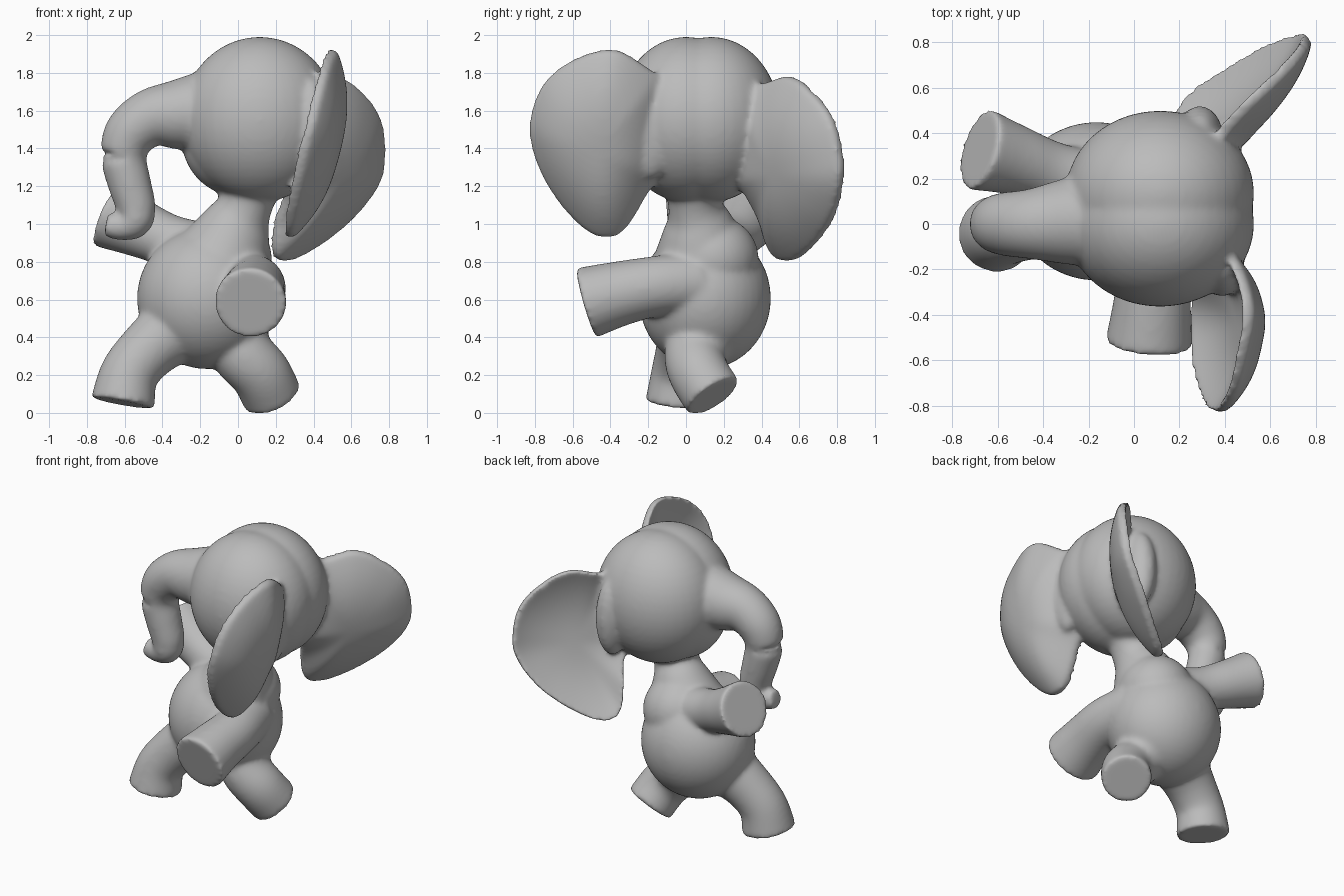
import bpy, bmesh, math
from mathutils import Vector, Matrix

cube = bpy.data.objects.get("Cube")
if cube:
    bpy.data.objects.remove(cube, do_unlink=True)

grey = bpy.data.materials.new("plain grey")
grey.use_nodes = True
GREY = (0.5, 0.5, 0.5, 1)
grey.diffuse_color = GREY
grey.node_tree.nodes["Principled BSDF"].inputs["Base Color"].default_value = GREY

parts = []


def finish(name, bm):
    bmesh.ops.recalc_face_normals(bm, faces=bm.faces)
    mesh = bpy.data.meshes.new(name)
    bm.to_mesh(mesh)
    bm.free()
    ob = bpy.data.objects.new(name, mesh)
    bpy.context.collection.objects.link(ob)
    parts.append(ob)


def ellipsoid(name, centre, radii):
    bm = bmesh.new()
    matrix = Matrix.Translation(centre) @ Matrix.Diagonal((*radii, 1))
    bmesh.ops.create_uvsphere(bm, u_segments=40, v_segments=24, radius=1, matrix=matrix)
    finish(name, bm)


def spline(a, b, c, d, t):
    return 0.5 * (2 * b + (c - a) * t + (2 * a - 5 * b + 4 * c - d) * t * t
                  + (3 * b - a - 3 * c + d) * t ** 3)


def smooth_path(points, closed=False, steps=6):
    n = len(points)
    pick = (lambda i: points[i % n]) if closed else (lambda i: points[min(max(i, 0), n - 1)])
    out = [spline(pick(i - 1), pick(i), pick(i + 1), pick(i + 2), s / steps)
           for i in range(n if closed else n - 1) for s in range(steps)]
    return out if closed else out + [points[-1]]


def bridge(bm, a, b):
    for i in range(len(a)):
        j = (i + 1) % len(a)
        bm.faces.new((a[i], a[j], b[j], b[i]))


def tube(name, stations, sides=28):
    """Round limb through (x, y, z, radius) stations, with flat ends."""
    path = smooth_path([Vector(s) for s in stations])
    bm = bmesh.new()
    rings = []
    for i, p in enumerate(path):
        along = path[min(i + 1, len(path) - 1)].xyz - path[max(i - 1, 0)].xyz
        turn = along.to_track_quat('Z', 'Y')
        angles = [math.tau * k / sides for k in range(sides)]
        rings.append([bm.verts.new(p.xyz + turn @ Vector((math.cos(a), math.sin(a), 0)) * p.w)
                      for a in angles])
    for a, b in zip(rings, rings[1:]):
        bridge(bm, a, b)
    bm.faces.new(rings[0])
    bm.faces.new(rings[-1])
    finish(name, bm)


def ear(name, rim, cup, rings=10):
    """Cupped flap inside a 3D rim, bulging along the cup vector."""
    rim = smooth_path([Vector(p) for p in rim], closed=True)
    middle = sum(rim, Vector()) / len(rim)
    cup = Vector(cup)
    out = cup.normalized()
    bm = bmesh.new()
    edges = []
    for side in (-1, 1):
        def place(p, t):
            lift = out * (p - middle).dot(out)
            half = 0.028 + 0.018 * (1 - t * t)
            return bm.verts.new(middle + (p - middle - lift) * t + lift * t * t
                                + cup * (1 - t ** 2.5) + out * side * half)
        tip = place(middle, 0)
        loops = [[place(p, r / rings) for p in rim] for r in range(1, rings + 1)]
        for i in range(len(rim)):
            bm.faces.new((tip, loops[0][i], loops[0][(i + 1) % len(rim)]))
        for a, b in zip(loops, loops[1:]):
            bridge(bm, a, b)
        edges.append(loops[-1])
    bridge(bm, *edges)
    finish(name, bm)


# Torso, shoulders and neck
ellipsoid("torso", (-0.165, 0.1, 0.62), (0.37, 0.35, 0.375))
ellipsoid("shoulders", (-0.06, 0.14, 0.83), (0.24, 0.245, 0.23))
tube("neck", [(-0.1, 0.09, 0.78, 0.29), (-0.01, 0.07, 1.0, 0.19),
              (0.04, 0.05, 1.12, 0.145), (0.08, 0.05, 1.3, 0.2)])

# Head with two shallow crown lobes and fuller cheeks
for label, y in (("right", 0.0), ("left", 0.135)):
    ellipsoid(label + "_crown", (0.115, y, 1.567), (0.415, 0.365, 0.437))
ellipsoid("cheeks", (0.0, 0.06, 1.47), (0.3, 0.3, 0.31))

# Trunk curling down to a small tip
tube("trunk", [(-0.05, 0.03, 1.63, 0.23), (-0.3, 0.01, 1.595, 0.19), (-0.46, 0, 1.575, 0.155),
               (-0.57, 0, 1.49, 0.14), (-0.605, 0, 1.37, 0.122), (-0.575, 0, 1.23, 0.115),
               (-0.54, 0, 1.1, 0.105), (-0.555, 0, 1.03, 0.098), (-0.62, 0, 1.0, 0.075),
               (-0.7, 0, 1.01, 0.062)])

# Arms
tube("right_arm", [(0.04, 0.05, 0.7, 0.17), (0.09, -0.15, 0.685, 0.16),
                   (0.08, -0.35, 0.645, 0.172), (0.065, -0.53, 0.595, 0.193)])
tube("left_arm", [(-0.12, 0.15, 0.85, 0.16), (-0.35, 0.22, 0.92, 0.14),
                  (-0.52, 0.28, 0.99, 0.155), (-0.685, 0.33, 1.065, 0.185)])

# Legs
tube("front_leg", [(-0.32, 0.04, 0.47, 0.19), (-0.47, 0, 0.35, 0.16),
                   (-0.575, -0.03, 0.22, 0.155), (-0.61, -0.045, 0.065, 0.172)])
tube("rear_leg", [(-0.05, 0.1, 0.45, 0.19), (0.03, 0.05, 0.32, 0.165),
                  (0.12, 0.07, 0.22, 0.16), (0.18, 0.145, 0.1, 0.16)])

# Ears, one swung forward and one swung back, with thick roots
ear("right_ear", [(0.38, -0.1, 1.74), (0.45, -0.19, 1.83), (0.5, -0.38, 1.935),
                  (0.47, -0.59, 1.885), (0.43, -0.75, 1.76), (0.38, -0.825, 1.56),
                  (0.33, -0.8, 1.37), (0.29, -0.7, 1.17), (0.265, -0.55, 1.0),
                  (0.265, -0.43, 0.945), (0.27, -0.32, 0.99), (0.29, -0.2, 1.18),
                  (0.3, -0.1, 1.35)],
    (0.14, -0.014, -0.035))
ellipsoid("right_ear_root", (0.39, -0.19, 1.52), (0.09, 0.13, 0.27))
ear("left_ear", [(0.3, 0.3, 1.72), (0.4, 0.42, 1.76), (0.52, 0.55, 1.795), (0.64, 0.66, 1.72),
                 (0.74, 0.77, 1.58), (0.765, 0.82, 1.4), (0.735, 0.825, 1.23),
                 (0.59, 0.775, 1.04), (0.4, 0.67, 0.89), (0.25, 0.56, 0.82), (0.19, 0.46, 0.86),
                 (0.2, 0.4, 1.03), (0.25, 0.33, 1.16), (0.24, 0.25, 1.3)],
    (0.08, -0.072, -0.022))
ellipsoid("left_ear_root", (0.29, 0.39, 1.48), (0.1, 0.13, 0.27))

# Fuse the parts into one soft skin
bpy.ops.object.select_all(action='DESELECT')
for ob in parts:
    ob.select_set(True)
bpy.context.view_layer.objects.active = parts[0]
bpy.ops.object.join()
skin = bpy.context.view_layer.objects.active
skin.name = skin.data.name = "elephant_body"
remesh = skin.modifiers.new("fuse", 'REMESH')
remesh.mode = 'VOXEL'
remesh.voxel_size = 0.014
soften = skin.modifiers.new("soften", 'SMOOTH')
soften.factor = 0.5
soften.iterations = 16
bpy.ops.object.convert(target='MESH')
skin = bpy.context.view_layer.objects.active
skin.data.materials.clear()
skin.data.materials.append(grey)
bpy.ops.object.shade_smooth()

# Stand it on the ground
lowest = min(v.co.z for v in skin.data.vertices)
skin.data.transform(Matrix.Translation((0, 0, -lowest)) @ skin.matrix_world)
skin.matrix_world = Matrix.Identity(4)
